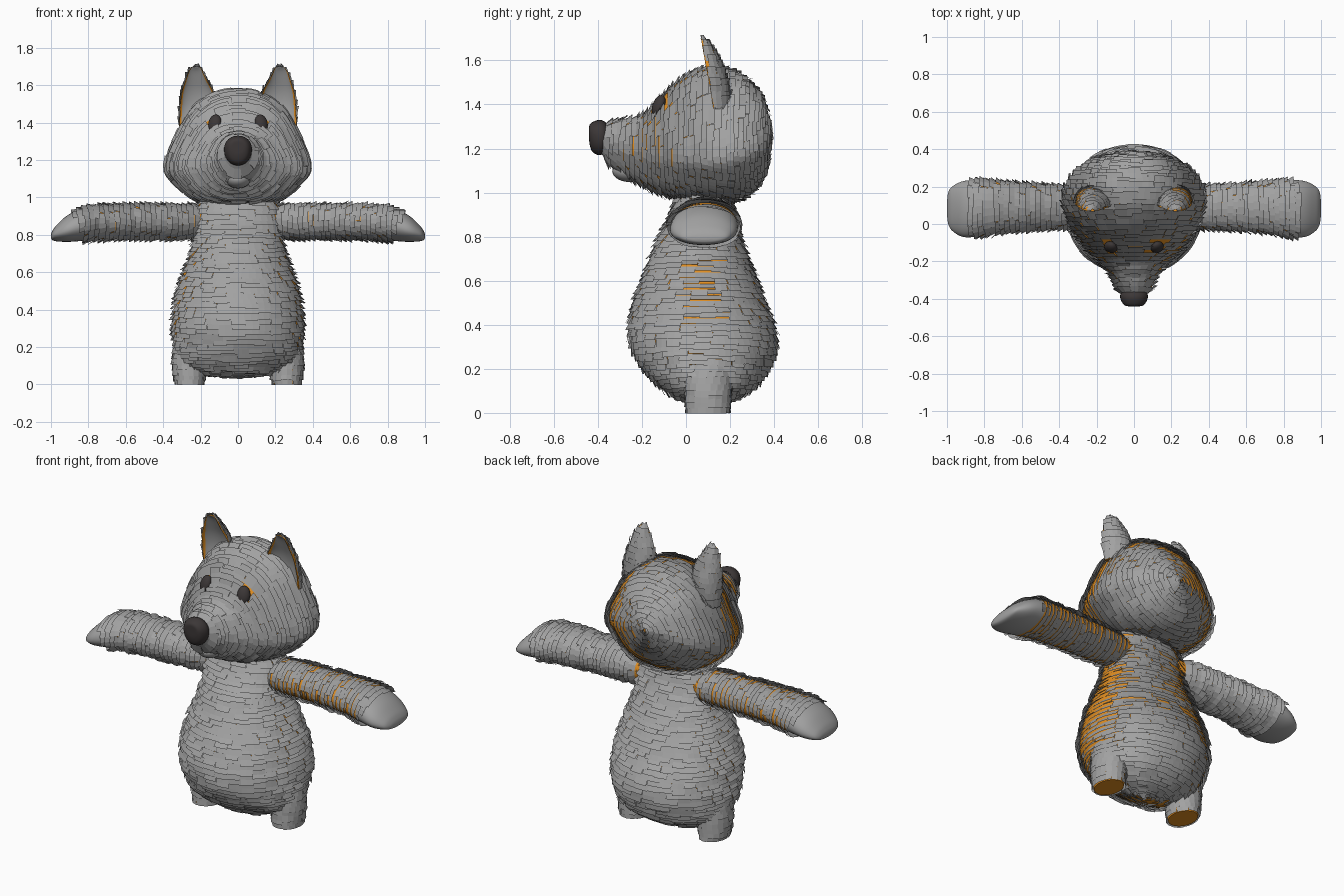
import bpy, bmesh, math, random
from mathutils import Vector
from mathutils.bvhtree import BVHTree

if "Cube" in bpy.data.objects:
    bpy.data.objects.remove(bpy.data.objects["Cube"])

random.seed(4)
X, Y, Z = Vector((1, 0, 0)), Vector((0, 1, 0)), Vector((0, 0, 1))


def material(name, rgb):
    m = bpy.data.materials.new(name)
    m.diffuse_color = (*rgb, 1)
    m.use_nodes = True
    m.node_tree.nodes["Principled BSDF"].inputs["Base Color"].default_value = m.diffuse_color
    return m


ORANGE = material("orange skin", (0.75, 0.27, 0.015))
GREY = material("grey fur", (0.36, 0.36, 0.36))
DARK = material("dark nose and eyes", (0.045, 0.038, 0.038))


def add_object(name, bm, mats, smooth=True):
    me = bpy.data.meshes.new(name)
    bm.to_mesh(me)
    bm.free()
    for m in mats:
        me.materials.append(m)
    for p in me.polygons:
        p.use_smooth = smooth
    ob = bpy.data.objects.new(name, me)
    bpy.context.collection.objects.link(ob)
    return ob


class Loft:
    """Smooth tube through sections (x, y, z, half width, up extent, down extent)."""

    def __init__(self, sections, U, V, power=2.0, side=1, tuft=0):
        self.s, self.U, self.V, self.p, self.side, self.tuft = sections, U, V, power, side, tuft

    def section(self, u):
        n = len(self.s)
        u = min(max(u, 0), n - 1.0001)
        i = int(u)
        t = u - i
        q = [self.s[min(max(k, 0), n - 1)] for k in (i - 1, i, i + 1, i + 2)]
        return [0.5 * (2 * b + (c - a) * t + (2 * a - 5 * b + 4 * c - d) * t * t
                       + (3 * b - a - 3 * c + d) * t ** 3) for a, b, c, d in zip(*q)]

    def centre(self, u):
        c = Vector(self.section(u)[:3])
        c.x *= self.side
        return c

    def point(self, u, th):
        x, y, z, a, up, down = self.section(u)
        co, si = math.cos(th), math.sin(th)
        e = 2 / self.p
        a *= 1 + self.tuft * math.exp(-(si / .3) ** 2)     # pointed sides
        v = Vector((x, y, z)) + self.U * a * math.copysign(abs(co) ** e, co) \
            + self.V * (up if si > 0 else down) * math.copysign(abs(si) ** e, si)
        v.x *= self.side
        return v

    def normal(self, u, th):
        u = min(max(u, 0.05), len(self.s) - 1.05)
        n = (self.point(u + .03, th) - self.point(u - .03, th)).cross(
            self.point(u, th + .03) - self.point(u, th - .03))
        out = self.point(u, th) - self.centre(u)
        if n.length < 1e-9:
            n = out
        return (n if n.dot(out) >= 0 else -n).normalized()

    def skin(self, name, mats, rule=lambda c, th: 0, rows=40, cols=40):
        bm = bmesh.new()
        last = len(self.s) - 1
        rings = [[bm.verts.new(self.point(last * i / rows, math.tau * j / cols))
                  for j in range(cols)] for i in range(rows + 1)]
        for a, b in zip(rings, rings[1:]):
            for j in range(cols):
                k = (j + 1) % cols
                f = bm.faces.new((a[j], a[k], b[k], b[j]))
                f.material_index = rule(f.calc_center_median(), math.tau * (j + .5) / cols)
        for r in (rings[0], rings[-1]):
            f = bm.faces.new(r)
            f.material_index = rule(f.calc_center_median(), 0)
        bmesh.ops.recalc_face_normals(bm, faces=bm.faces)
        ob = add_object(name, bm, mats)
        bpy.context.view_layer.objects.active = ob
        ob.select_set(True)
        bpy.ops.object.shade_smooth_by_angle(angle=math.radians(50))
        ob.select_set(False)
        return ob

    def fur(self, name, pitch=.028, width=.06, lift=.022, overlap=1.9, thin=.0,
            keep=lambda p, th: True):
        # rows of overlapping tilted cards, equally spaced along the surface
        last, n = len(self.s) - 1, 300
        dist = [0]
        for i in range(n):
            dist.append(dist[-1] + max(
                (self.point(last * (i + 1) / n, t) - self.point(last * i / n, t)).length
                for t in (0, math.pi / 2, math.pi * 1.5)))

        def u_at(d):
            return last * sum(1 for v in dist if v < d) / n
        bm = bmesh.new()
        for r in range(math.ceil(dist[-1] / pitch)):
            u0 = u_at(r * pitch)
            ring = [self.point(u0, math.tau * k / 24) for k in range(25)]
            around = sum((b - a).length for a, b in zip(ring, ring[1:]))
            count = max(5, round(around / width))
            shift = random.random()
            for c in range(count):
                th = [math.tau * (c + shift + f) / count for f in (0, .5, 1)]
                size = overlap - thin * abs(math.cos(th[1])) ** 5 * random.uniform(.6, 1.05)
                u1 = u_at((r + size * random.uniform(.92, 1.12)) * pitch)
                if not keep(self.point((u0 + u1) / 2, th[1]), th[1]):
                    continue
                h = lift * random.uniform(.6, 1.25)
                low = [bm.verts.new(self.point(u0, t) + self.normal(u0, t) * .003) for t in th]
                tip = [bm.verts.new(self.point(u1, t) + self.normal(u1, t) * h) for t in th]
                for k in (0, 1):
                    f = bm.faces.new((low[k], low[k + 1], tip[k + 1], tip[k]))
                    f.normal_update()
                    if f.normal.dot(self.normal(u0, th[1])) < 0:
                        f.normal_flip()
        return add_object(name, bm, [GREY], False)


def ellipsoid(name, loc, size, mat, tilt=0, turn=0):
    bpy.ops.mesh.primitive_uv_sphere_add(segments=24, ring_count=14, location=loc,
                                         rotation=(tilt, 0, turn))
    ob = bpy.context.object
    ob.name, ob.scale = name, size
    ob.data.materials.append(mat)
    bpy.ops.object.shade_smooth()
    ob.select_set(False)


# torso: (z, half width, front, back), fur running down
torso = Loft([(0, .085, z, w, f, b) for z, w, f, b in (
    (1.05, .17, .12, .11), (.96, .21, .13, .12), (.88, .23, .155, .13), (.8, .23, .2, .155),
    (.7, .25, .24, .19), (.6, .29, .28, .23), (.5, .322, .315, .265), (.4, .34, .335, .305),
    (.3, .345, .325, .32), (.2, .33, .27, .28), (.12, .29, .19, .22), (.07, .19, .11, .13),
    (.055, .01, .01, .01))], X, -Y, 2.1)
torso.skin("torso", [ORANGE])
torso.fur("torso_fur", width=.065, thin=1.0)

# head: (y, widest z, half width, top z, bottom z), fur running back from the nose
head = Loft([(0, y, c, w, t - c, c - b) for y, c, w, t, b in (
    (-.385, 1.24, .055, 1.30, 1.18), (-.35, 1.225, .08, 1.315, 1.13),
    (-.28, 1.20, .105, 1.325, 1.09), (-.20, 1.18, .16, 1.345, 1.04),
    (-.14, 1.165, .215, 1.395, 1.01), (-.07, 1.16, .265, 1.47, .985),
    (0, 1.155, .30, 1.525, .97), (.1, 1.155, .33, 1.565, .96), (.2, 1.17, .32, 1.55, .965),
    (.28, 1.2, .27, 1.50, .995), (.335, 1.22, .19, 1.43, 1.06), (.362, 1.25, .09, 1.34, 1.16),
    (.37, 1.25, .008, 1.258, 1.242))], X, Z, 2.2, tuft=.13)
head_skin = head.skin("head", [ORANGE, GREY], lambda c, th: int(c.y < -.33))
EYE = Vector((.124, 1.394))
head.fur("head_fur", lift=.022, thin=.5, keep=lambda p, th: p.y > -.36 and (
    p.y > 0 or (Vector((abs(p.x), p.z)) - EYE).length > .047))

# nose: rounded triangle, wider at the top and leaning back below
nose = Loft([(0, -.44, 1.275, .02, .015, .02), (0, -.438, 1.272, .042, .035, .05),
             (0, -.425, 1.265, .06, .055, .08), (0, -.395, 1.258, .074, .072, .088),
             (0, -.37, 1.255, .07, .068, .075), (0, -.35, 1.25, .05, .05, .05)], X, Z, 2.1)
nose.skin("nose", [DARK], rows=18, cols=24)
ellipsoid("chin", (0, -.255, 1.098), (.068, .08, .05), GREY)

bm = bmesh.new()
bm.from_mesh(head_skin.data)
tree = BVHTree.FromBMesh(bm)
bm.free()

# ears, eyes, arms and legs on both sides
for s, label in ((-1, "left"), (1, "right")):
    hit = tree.ray_cast(Vector((s * EYE.x, -1, EYE.y)), Y)[0]
    ellipsoid(label + "_eye", hit - Y * .012, (.036, .027, .051), DARK, -.35, s * .4)

    ear = Loft([(.215, .125, 1.38, .098, 0, .08), (.216, .108, 1.48, .093, -.03, .085),
                (.216, .093, 1.56, .085, -.035, .075), (.224, .08, 1.63, .055, -.022, .055),
                (.226, .072, 1.675, .036, -.01, .035), (.224, .07, 1.695, .022, .002, .018),
                (.222, .07, 1.70, .006, .004, .006)], X, -Y, side=s)
    ear.skin(label + "_ear", [ORANGE, GREY], lambda c, th: int(.5 < th < 2.65), rows=20)
    ear.fur(label + "_ear_fur", width=.045, lift=.014, keep=lambda p, th: math.sin(th) < .08)

    arm = Loft([(x, y, c, a, t - c, c - b) for x, y, c, a, t, b in (
        (.12, .09, .87, .09, .95, .79), (.3, .09, .87, .11, .957, .782),
        (.5, .09, .87, .118, .958, .782), (.7, .09, .865, .134, .956, .778),
        (.82, .085, .85, .15, .945, .768), (.91, .08, .825, .15, .905, .762),
        (.97, .082, .805, .12, .852, .765), (.993, .085, .795, .085, .82, .772),
        (1.0, .085, .793, .03, .80, .785))], Y, Z, 2.05, side=s)
    arm.skin(label + "_arm", [ORANGE, GREY], lambda c, th: int(abs(c.x) > .81))
    arm.fur(label + "_arm_fur", lift=.02, overlap=1.5, thin=.45,
            keep=lambda p, th: .2 < abs(p.x) < .85 + .03 * math.sin(th))

    leg = Loft([(.26, .1, z, a, b, b) for z, a, b in (
        (.27, .07, .09), (.18, .083, .105), (.1, .087, .1), (.03, .077, .096),
        (0, .07, .093))], X, Y, side=s)
    leg.skin(label + "_leg", [ORANGE], rows=14)
    leg.fur(label + "_leg_fur", lift=.012, keep=lambda p, th: p.z > .013)
